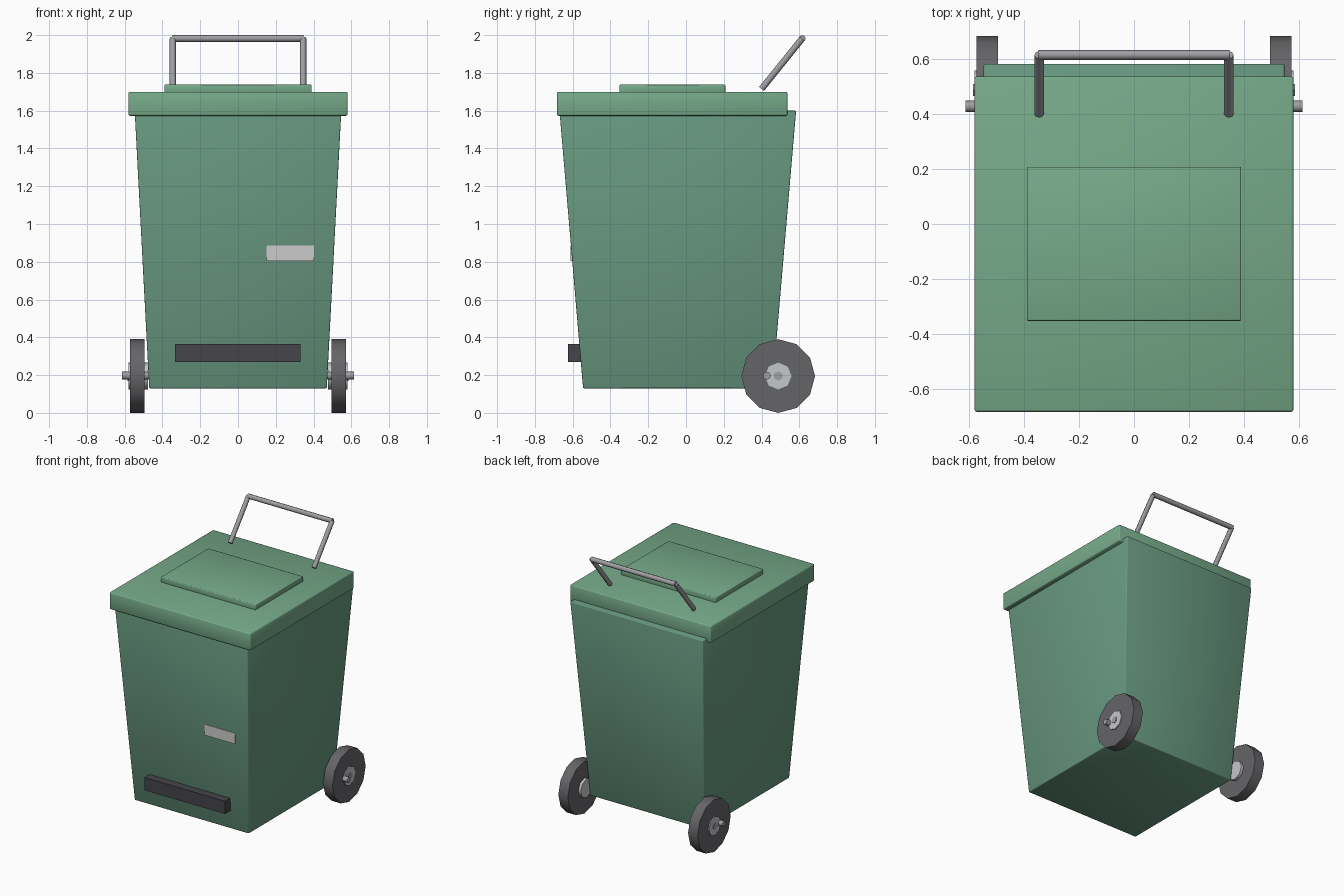
import bpy, bmesh, math
from mathutils import Vector

if "Cube" in bpy.data.objects:
    bpy.data.objects.remove(bpy.data.objects["Cube"])


def material(name, rgb):
    m = bpy.data.materials.new(name)
    m.diffuse_color = (*rgb, 1)
    m.use_nodes = True
    m.node_tree.nodes["Principled BSDF"].inputs["Base Color"].default_value = m.diffuse_color
    return m


GREEN = material("body_green", (0.14, 0.32, 0.22))
LID_GREEN = material("lid_green", (0.18, 0.40, 0.25))
DARK = material("dark_rubber", (0.13, 0.13, 0.14))
BAR = material("dark_plastic", (0.06, 0.06, 0.07))
STEEL = material("steel", (0.35, 0.35, 0.37))
LIGHT = material("light_metal", (0.55, 0.57, 0.60))
WHITE = material("label_white", (0.75, 0.75, 0.72))


def finish(name, bm, mat, bevel=0.0, angle=40):
    if bevel:
        bmesh.ops.bevel(bm, geom=bm.edges[:], offset=bevel, segments=2,
                        profile=0.5, affect='EDGES', clamp_overlap=True)
    bmesh.ops.recalc_face_normals(bm, faces=bm.faces[:])
    me = bpy.data.meshes.new(name)
    bm.to_mesh(me)
    bm.free()
    me.materials.append(mat)
    ob = bpy.data.objects.new(name, me)
    bpy.context.collection.objects.link(ob)
    bpy.ops.object.select_all(action='DESELECT')
    ob.select_set(True)
    bpy.context.view_layer.objects.active = ob
    if angle:
        bpy.ops.object.shade_smooth_by_angle(angle=math.radians(angle))
    return ob


def frustum(name, low, high, mat, bevel=0.0, angle=50):
    """Box between two rectangles, each (x0, x1, y0, y1, z)."""
    bm = bmesh.new()
    rings = []
    for x0, x1, y0, y1, z in (low, high):
        rings.append([bm.verts.new((x, y, z)) for x, y in
                      ((x0, y0), (x1, y0), (x1, y1), (x0, y1))])
    a, b = rings
    bm.faces.new(a[::-1])
    bm.faces.new(b)
    for i in range(4):
        j = (i + 1) % 4
        bm.faces.new((a[i], a[j], b[j], b[i]))
    return finish(name, bm, mat, bevel, angle)


def box(name, x0, x1, y0, y1, z0, z1, mat, bevel=0.0, angle=50):
    return frustum(name, (x0, x1, y0, y1, z0), (x0, x1, y0, y1, z1), mat, bevel, angle)


def rod(name, start, end, radius, sides, mat):
    """Cylinder running between two points."""
    start, end = Vector(start), Vector(end)
    axis = end - start
    bm = bmesh.new()
    bmesh.ops.create_cone(bm, cap_ends=True, segments=sides, radius1=radius,
                          radius2=radius, depth=axis.length)
    rot = axis.to_track_quat('Z', 'Y').to_matrix()
    bmesh.ops.rotate(bm, verts=bm.verts[:], cent=(0, 0, 0), matrix=rot)
    bmesh.ops.translate(bm, verts=bm.verts[:], vec=(start + end) / 2)
    return finish(name, bm, mat, angle=50)


# Tapered bin body
frustum("bin_body", (-0.47, 0.47, -0.545, 0.457, 0.13),
        (-0.547, 0.547, -0.67, 0.583, 1.60), GREEN, 0.006)

# Lid and its raised panel
box("lid", -0.58, 0.58, -0.683, 0.537, 1.573, 1.70, LID_GREEN, 0.008)
box("lid_panel", -0.39, 0.39, -0.352, 0.208, 1.69, 1.738, LID_GREEN, 0.005)

# Front bumper bar and blank label
box("front_bar", -0.333, 0.33, -0.625, -0.54, 0.27, 0.365, BAR, angle=0)
box("front_label", 0.152, 0.403, -0.612, -0.595, 0.805, 0.885, WHITE, angle=0)

# Push handle
for side, s in (("left", -1), ("right", 1)):
    rod("handle_arm_" + side, (s * 0.345, 0.40, 1.715), (s * 0.345, 0.615, 1.982),
        0.017, 8, STEEL)
rod("handle_grip", (-0.348, 0.615, 1.982), (0.348, 0.615, 1.982), 0.018, 8, STEEL)

# Wheels with hubs and bolts
for side, s in (("left", -1), ("right", 1)):
    for part, x0, x1, r, n, mat in (("wheel", 0.495, 0.573, 0.195, 12, DARK),
                                    ("hub", 0.476, 0.58, 0.071, 8, LIGHT),
                                    ("bolt", 0.56, 0.585, 0.025, 6, STEEL)):
        rod(part + "_" + side, (s * x0, 0.488, 0.195), (s * x1, 0.488, 0.195), r, n, mat)

# Axle through the body
rod("axle", (-0.613, 0.428, 0.197), (0.613, 0.428, 0.197), 0.021, 8, STEEL)
